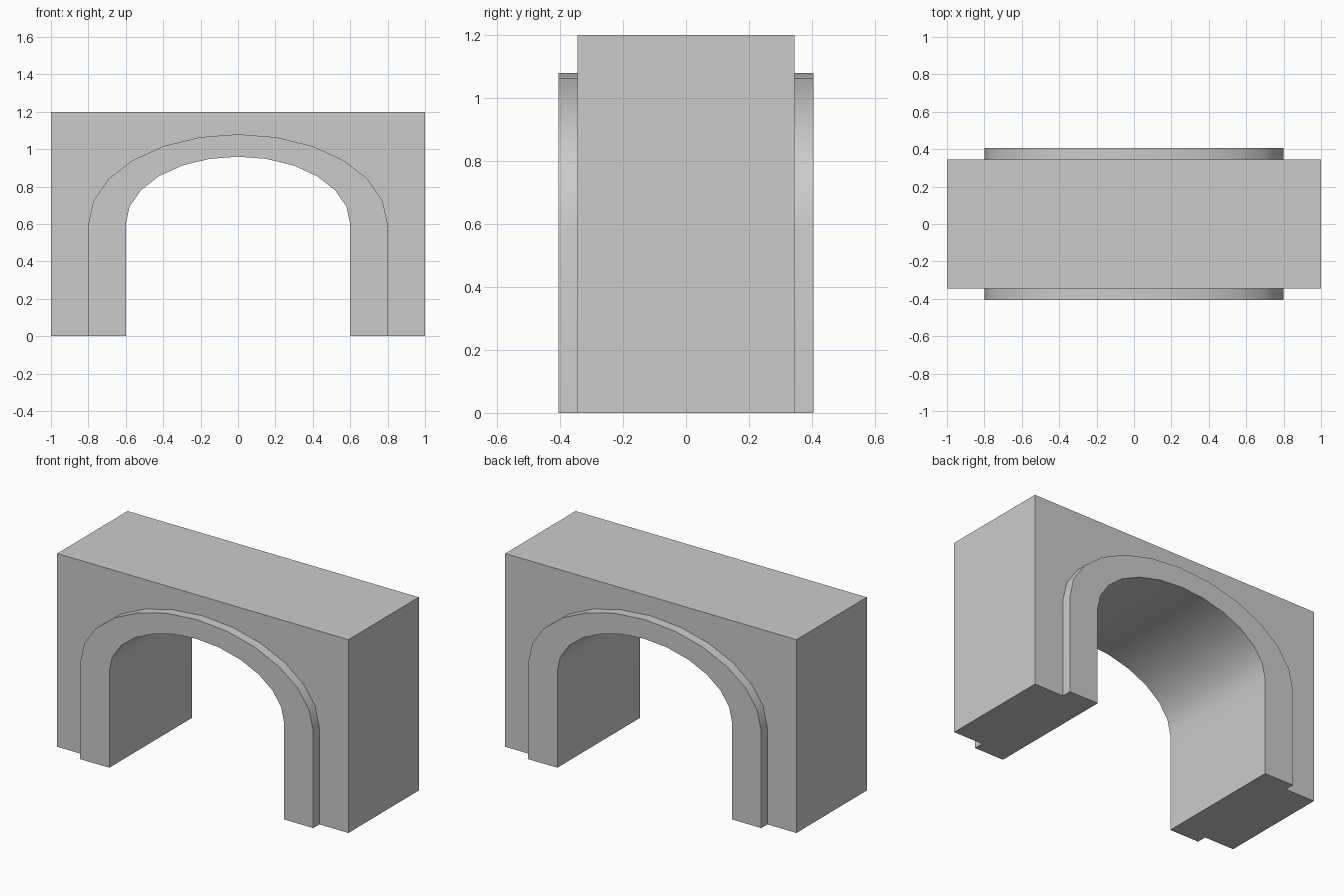
import bpy
import bmesh
from math import sin, cos, pi, radians

cube = bpy.data.objects.get("Cube")
if cube:
    bpy.data.objects.remove(cube, do_unlink=True)

SPRING = 0.6      # height where the arch curve starts
WALL_Y = 0.345    # half depth of the wall
TRIM_Y = 0.405    # half depth at the raised arch trim
SEGMENTS = 12

# Plain stone material
stone = bpy.data.materials.new("light_grey_stone")
stone.use_nodes = True
grey = (0.6, 0.6, 0.6, 1)
stone.diffuse_color = grey
stone.node_tree.nodes["Principled BSDF"].inputs["Base Color"].default_value = grey


def station(angle, foot=False):
    """Inner arch, outer arch and wall outline points at one angle."""
    c, s = cos(angle), sin(angle)
    m = max(abs(c), s)
    points = [(0.6 * c, SPRING + 0.36 * s),
              (0.8 * c, SPRING + 0.48 * s),
              (c / m, SPRING + 0.6 * s / m)]
    return [(x, 0 if foot else z) for x, z in points]


# Stepped section carried up one leg, round the arch and down the other
stations = [station(0, True)]
stations += [station(pi * i / SEGMENTS) for i in range(SEGMENTS + 1)]
stations += [station(pi, True)]

bm = bmesh.new()
loops = []
for inner, outer, edge in stations:
    half = [(inner, TRIM_Y), (outer, TRIM_Y), (outer, WALL_Y), (edge, WALL_Y)]
    section = [(p, -y) for p, y in half] + [(p, y) for p, y in reversed(half)]
    loops.append([bm.verts.new((x, y, z)) for (x, z), y in section])

for a, b in zip(loops, loops[1:]):
    for i in range(len(a)):
        j = (i + 1) % len(a)
        bm.faces.new((a[i], a[j], b[j], b[i]))

# Undersides of the two legs
bm.faces.new(loops[0])
bm.faces.new(loops[-1])
bmesh.ops.recalc_face_normals(bm, faces=bm.faces)

# Merge the flat wall and trim surfaces into clean faces
bmesh.ops.dissolve_limit(bm, angle_limit=radians(1), verts=bm.verts, edges=bm.edges)

mesh = bpy.data.meshes.new("arched_wall")
bm.to_mesh(mesh)
bm.free()
mesh.materials.append(stone)
wall = bpy.data.objects.new("arched_wall", mesh)
bpy.context.collection.objects.link(wall)

# Smooth arch curve with crisp corners
bpy.ops.object.select_all(action="DESELECT")
wall.select_set(True)
bpy.context.view_layer.objects.active = wall
bpy.ops.object.shade_smooth_by_angle(angle=radians(30))
